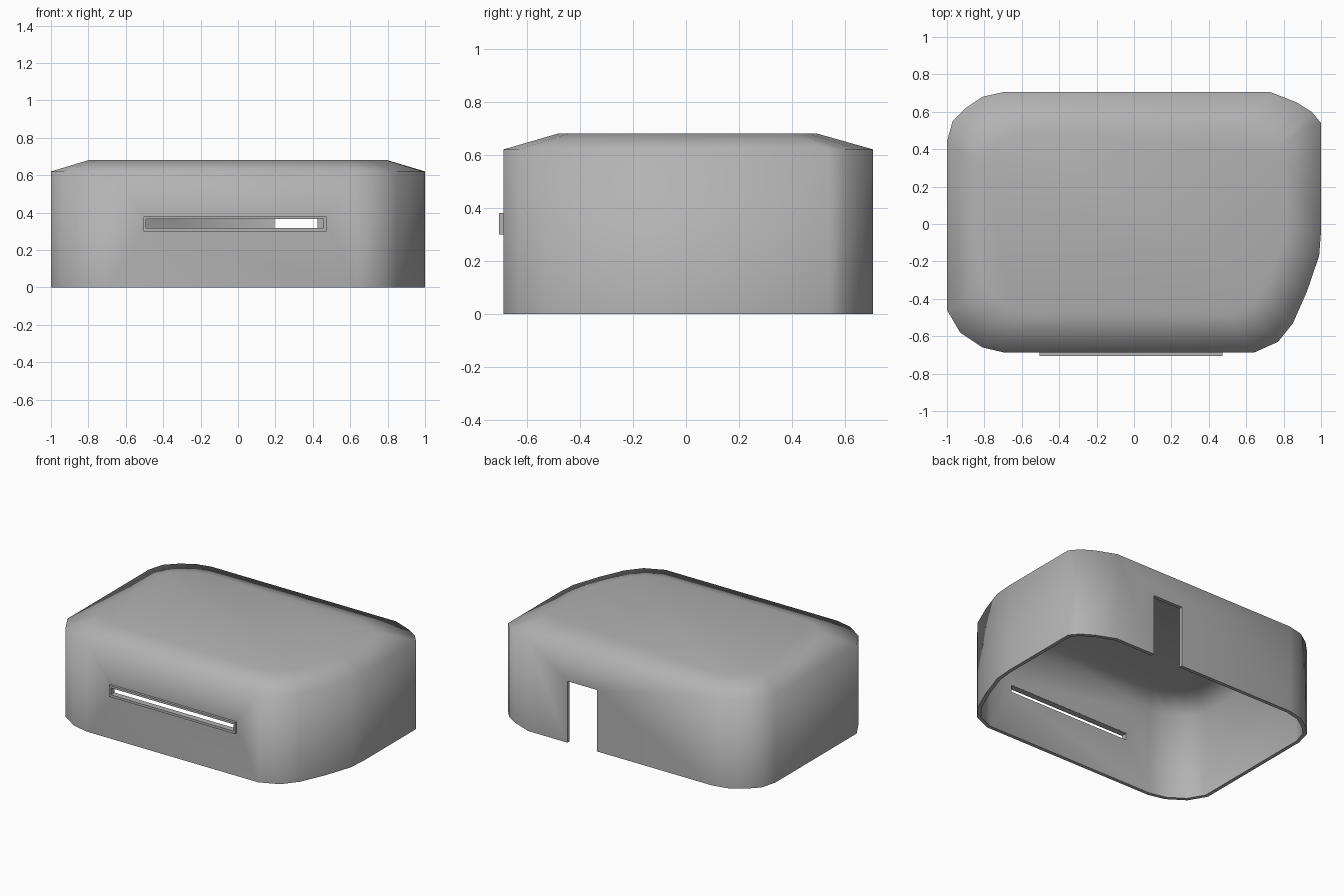
import bpy, bmesh, math

if "Cube" in bpy.data.objects:
    bpy.data.objects.remove(bpy.data.objects["Cube"])

WALL = 0.025
OUTLINE = [(-0.69, -0.688), (0.64, -0.688), (0.77, -0.63), (0.85, -0.53),
           (0.925, -0.36), (0.99, -0.17), (1.0, -0.04), (1.0, 0.54),
           (0.95, 0.60), (0.87, 0.65), (0.73, 0.705), (-0.70, 0.705),
           (-0.81, 0.68), (-0.90, 0.62), (-0.97, 0.55), (-1.0, 0.44),
           (-1.0, -0.46), (-0.93, -0.58), (-0.81, -0.66)]

grey = bpy.data.materials.new("dark_grey")
grey.diffuse_color = (0.45, 0.45, 0.45, 1)
grey.use_nodes = True
grey.node_tree.nodes["Principled BSDF"].inputs["Base Color"].default_value = grey.diffuse_color


def box(name, x0, x1, y0, y1, z0, z1):
    bm = bmesh.new()
    bmesh.ops.create_cube(bm, size=1)
    for v in bm.verts:
        v.co.x = x1 if v.co.x > 0 else x0
        v.co.y = y1 if v.co.y > 0 else y0
        v.co.z = z1 if v.co.z > 0 else z0
    return add(name, bm)


def add(name, bm):
    me = bpy.data.meshes.new(name)
    bm.to_mesh(me)
    bm.free()
    me.materials.append(grey)
    ob = bpy.data.objects.new(name, me)
    bpy.context.collection.objects.link(ob)
    return ob


def cut(ob, cutter):
    mod = ob.modifiers.new("cut", 'BOOLEAN')
    mod.operation = 'DIFFERENCE'
    mod.solver = 'EXACT'
    mod.object = cutter
    cutter.hide_render = True


def bake(ob, cutters):
    bpy.ops.object.select_all(action='DESELECT')
    ob.select_set(True)
    bpy.context.view_layer.objects.active = ob
    bpy.ops.object.convert(target='MESH')
    bpy.ops.object.shade_smooth_by_angle(angle=math.radians(80))
    for c in cutters:
        bpy.data.objects.remove(c)


# Shell: walls, sloped shoulder and flat top, open underneath
bm = bmesh.new()
rings = [[bm.verts.new((x * s, y * t, z)) for x, y in OUTLINE]
         for z, s, t in ((0, 1, 1), (0.62, 1, 1), (0.68, 0.8, 0.7))]
n = len(OUTLINE)
for a, b in zip(rings, rings[1:]):
    for i in range(n):
        j = (i + 1) % n
        bm.faces.new((a[i], a[j], b[j], b[i]))
bm.faces.new(rings[-1])
shell = add("cover_shell", bm)
solid = shell.modifiers.new("wall", 'SOLIDIFY')
solid.thickness = WALL
solid.offset = -1
solid.use_even_offset = True

# Front slot and rear cable notch
slot = box("slot_cutter", -0.497, 0.462, -0.8, -0.6, 0.312, 0.368)
notch = box("notch_cutter", 0.195, 0.425, 0.6, 0.8, -0.1, 0.43)
cut(shell, slot)
cut(shell, notch)
bake(shell, [slot, notch])

# Raised frame around the front slot
frame = box("slot_frame", -0.505, 0.472, -0.705, -0.663, 0.30, 0.38)
hole = box("frame_cutter", -0.492, 0.458, -0.8, -0.6, 0.317, 0.365)
cut(frame, hole)
bake(frame, [hole])
